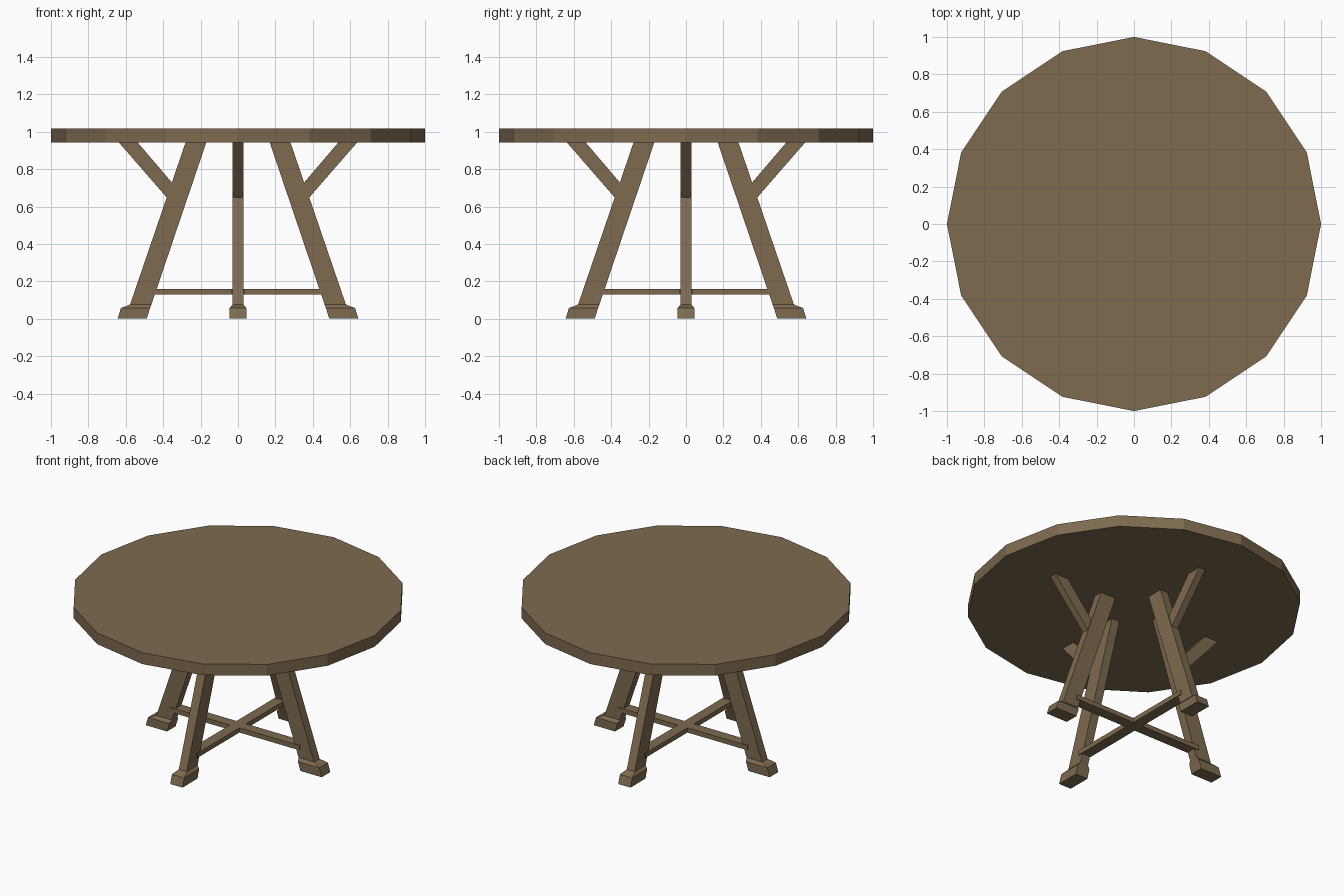
import bpy, bmesh, math
from mathutils import Matrix

if "Cube" in bpy.data.objects:
    bpy.data.objects.remove(bpy.data.objects["Cube"])

wood = bpy.data.materials.new("brown_wood")
wood.diffuse_color = (0.21, 0.147, 0.08, 1)
wood.use_nodes = True
wood.node_tree.nodes["Principled BSDF"].inputs["Base Color"].default_value = wood.diffuse_color


def finish(name, bm, angle=0.0):
    """Turn a bmesh into a wooden object, rotated about z."""
    bmesh.ops.recalc_face_normals(bm, faces=bm.faces)
    bm.transform(Matrix.Rotation(angle, 4, 'Z'))
    mesh = bpy.data.meshes.new(name)
    bm.to_mesh(mesh)
    bm.free()
    mesh.materials.append(wood)
    ob = bpy.data.objects.new(name, mesh)
    bpy.context.collection.objects.link(ob)
    return ob


def loft(name, levels, angle=0.0):
    """Stack of rectangles, each (x_in, z_in, x_out, z_out, half_width)."""
    bm = bmesh.new()
    rings = [[bm.verts.new(c) for c in
              ((xi, -h, zi), (xo, -h, zo), (xo, h, zo), (xi, h, zi))]
             for xi, zi, xo, zo, h in levels]
    for a, b in zip(rings, rings[1:]):
        for i in range(4):
            j = (i + 1) % 4
            bm.faces.new((a[i], a[j], b[j], b[i]))
    bm.faces.new(rings[0])
    bm.faces.new(rings[-1])
    return finish(name, bm, angle)


# Sixteen-sided top
bm = bmesh.new()
bmesh.ops.create_cone(bm, cap_ends=True, segments=16, radius1=1, radius2=1,
                      depth=0.075, matrix=Matrix.Translation((0, 0, 0.9785)))
finish("table_top", bm)

# Four splayed legs with flared feet and outward braces
for k, side in enumerate(("right", "back", "left", "front")):
    a = k * math.pi / 2
    loft(side + "_leg", [
        (0.488, 0, 0.644, 0, 0.045),
        (0.470, 0.057, 0.626, 0.057, 0.045),
        (0.463, 0.076, 0.577, 0.076, 0.029),
        (0.170, 0.941, 0.281, 0.941, 0.029)], a)
    loft(side + "_brace", [
        (0.345, 0.718, 0.372, 0.638, 0.0235),
        (0.535, 0.941, 0.636, 0.941, 0.0235)], a)

# Crossed stretchers between opposite legs
for name, a in (("side_stretcher", 0), ("front_back_stretcher", math.pi / 2)):
    loft(name, [(-0.475, 0.129, 0.475, 0.129, 0.035),
                (-0.475, 0.160, 0.475, 0.160, 0.035)], a)
